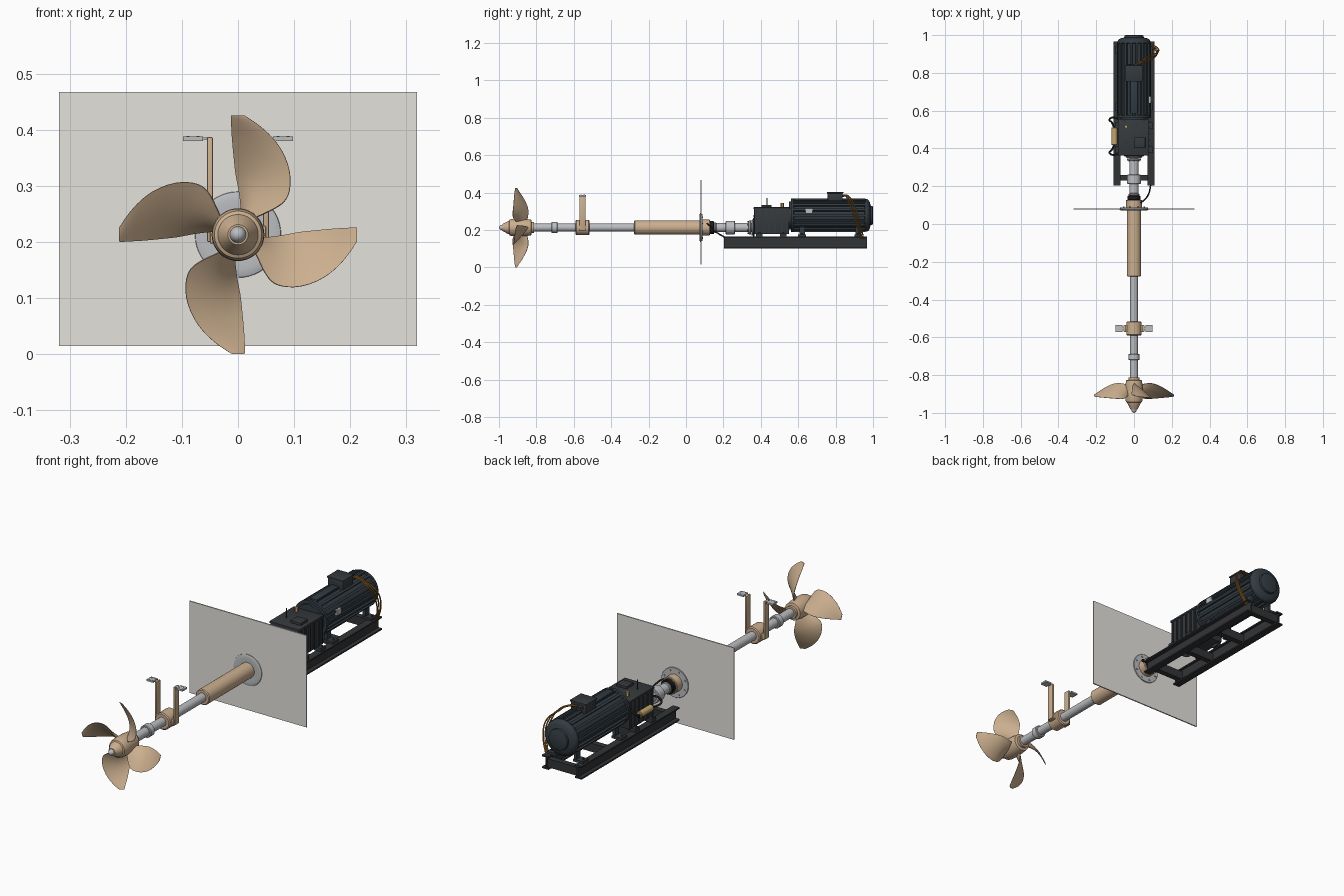
import bpy, bmesh, math
from mathutils import Vector, Matrix

if "Cube" in bpy.data.objects:
    bpy.data.objects.remove(bpy.data.objects["Cube"])

AX = 0.213   # shaft height
MZ = 0.278   # motor axis height


def mat(name, r, g, b):
    m = bpy.data.materials.new(name)
    m.diffuse_color = (r, g, b, 1)
    m.use_nodes = True
    m.node_tree.nodes["Principled BSDF"].inputs["Base Color"].default_value = m.diffuse_color
    return m


BRONZE = mat("bronze", 0.60, 0.43, 0.275)
SLATE = mat("slate_paint", 0.032, 0.044, 0.054)
BOX = mat("gearbox_paint", 0.036, 0.042, 0.046)
DARK = mat("dark_steel", 0.032, 0.034, 0.037)
RUBBER = mat("rubber", 0.012, 0.012, 0.013)
STEEL = mat("steel", 0.50, 0.51, 0.53)
HULL = mat("hull_plate", 0.78, 0.76, 0.72)
ORANGE = mat("orange_cable", 0.36, 0.15, 0.025)
BRASS = mat("brass", 0.55, 0.38, 0.15)


def finish(name, bm, m, smooth=True):
    bmesh.ops.recalc_face_normals(bm, faces=bm.faces)
    me = bpy.data.meshes.new(name)
    bm.to_mesh(me)
    bm.free()
    ob = bpy.data.objects.new(name, me)
    bpy.context.collection.objects.link(ob)
    me.materials.append(m)
    if smooth:
        bpy.ops.object.select_all(action='DESELECT')
        ob.select_set(True)
        bpy.context.view_layer.objects.active = ob
        bpy.ops.object.shade_smooth_by_angle(angle=math.radians(35))
    return ob


def lathe(name, prof, m, z=AX, x=0, n=48):
    """Revolve (y, r) points around an axis parallel to y."""
    bm = bmesh.new()
    vs = [bm.verts.new((x + r, y, z)) for y, r in prof]
    es = [bm.edges.new(p) for p in zip(vs, vs[1:])]
    bmesh.ops.spin(bm, geom=vs + es, cent=(x, 0, z), axis=(0, 1, 0),
                   angle=math.tau, steps=n, use_duplicate=False)
    bmesh.ops.remove_doubles(bm, verts=bm.verts, dist=1e-5)
    return finish(name, bm, m)


def tube(name, y0, y1, r, m, z=AX, x=0, c=0.003, n=40):
    """Capped cylinder along y with chamfered rims."""
    return lathe(name, [(y0, 0), (y0, r - c), (y0 + c, r), (y1 - c, r), (y1, r - c), (y1, 0)], m, z, x, n)


def boxes(name, items, m, bevel=0.0):
    """items: (x0,x1,y0,y1,z0,z1)"""
    bm = bmesh.new()
    for x0, x1, y0, y1, z0, z1 in items:
        M = Matrix.Translation(((x0 + x1) / 2, (y0 + y1) / 2, (z0 + z1) / 2)) @ \
            Matrix.Diagonal((x1 - x0, y1 - y0, z1 - z0, 1))
        bmesh.ops.create_cube(bm, size=1, matrix=M)
    if bevel:
        bmesh.ops.bevel(bm, geom=bm.edges[:], offset=bevel, segments=2, affect='EDGES', profile=0.5)
    return finish(name, bm, m, bool(bevel))


def studs(name, pts, r, h, m, axis='Z', n=6):
    bm = bmesh.new()
    rot = Matrix.Rotation(math.pi / 2, 4, 'X') if axis == 'Y' else Matrix.Identity(4)
    for p in pts:
        bmesh.ops.create_cone(bm, cap_ends=True, segments=n, radius1=r, radius2=r, depth=h,
                              matrix=Matrix.Translation(p) @ rot)
    return finish(name, bm, m)


def hose(name, pts, r, m):
    cu = bpy.data.curves.new(name, 'CURVE')
    cu.dimensions, cu.bevel_depth, cu.bevel_resolution, cu.resolution_u = '3D', r, 3, 8
    cu.use_fill_caps = True
    s = cu.splines.new('BEZIER')
    s.bezier_points.add(len(pts) - 1)
    for b, p in zip(s.bezier_points, pts):
        b.co = p
        b.handle_left_type = b.handle_right_type = 'AUTO'
    cu.materials.append(m)
    bpy.context.collection.objects.link(bpy.data.objects.new(name, cu))


def mirror(items):
    return items + [(-b, -a, *rest) for a, b, *rest in items]


def circle(r, n, y):
    return [(r * math.cos(math.tau * (i + .5) / n), y, AX + r * math.sin(math.tau * (i + .5) / n)) for i in range(n)]


# propeller hub and nose cap
lathe("propeller_hub", [(-0.982, 0), (-0.982, 0.018), (-0.952, 0.034), (-0.946, 0.036), (-0.943, 0.042),
                        (-0.93, 0.046), (-0.90, 0.047), (-0.86, 0.046), (-0.828, 0.042), (-0.825, 0.030),
                        (-0.812, 0.030), (-0.81, 0)], BRONZE)
lathe("hub_nose_cap", [(-1.0, 0), (-0.998, 0.007), (-0.992, 0.012), (-0.984, 0.0145), (-0.975, 0.0145)], STEEL)

# propeller blades: (radius, edge angle a, edge angle b, thickness, axial centre) sections on a helix
SECT = [(0.035, 9, 43, .016, -.878), (0.055, 5, 50, .015, -.879), (0.08, 1, 54.5, .013, -.882),
        (0.107, -2, 53.5, .011, -.886), (0.137, -3, 43, .009, -.891), (0.17, -3.5, 27, .007, -.898),
        (0.193, -3.5, 14, .005, -.904), (0.207, -3.5, 6, .004, -.907), (0.2125, -3.3, 3.2, .003, -.908)]


def smooth_sections(rows, steps=4):
    """Catmull-Rom interpolation between blade sections."""
    out = []
    for i in range(len(rows) - 1):
        p = [Vector(rows[min(max(i + d, 0), len(rows) - 1)]) for d in (-1, 0, 1, 2)]
        for s in range(steps):
            t = s / steps
            out.append(0.5 * (2 * p[1] + (p[2] - p[0]) * t + (2 * p[0] - 5 * p[1] + 4 * p[2] - p[3]) * t * t
                              + (3 * p[1] - p[0] - 3 * p[2] + p[3]) * t ** 3))
    return out + [Vector(rows[-1])]


N = 14
for k in range(4):
    bm = bmesh.new()
    rings = []
    for r, a, b, th, yc in smooth_sections(SECT):
        ring = []
        for side in (1, -1):
            for i in range(N + 1):
                t = i / N if side == 1 else 1 - i / N
                half = 0.5 * th * (0.18 + 0.82 * math.sin(math.pi * t))
                y = yc - 0.083 * (b - a) * (t - 0.5) / 57.5 + side * half * 0.8
                q = math.radians(a + (b - a) * t) + side * half * 0.6 / r + k * math.pi / 2
                ring.append(bm.verts.new((r * math.sin(q), y, AX + r * math.cos(q))))
        rings.append(ring)
    for p, q in zip(rings, rings[1:]):
        for i in range(len(p)):
            j = (i + 1) % len(p)
            bm.faces.new((p[i], p[j], q[j], q[i]))
    bm.faces.new(rings[0])
    bm.faces.new(rings[-1])
    finish(f"propeller_blade_{k + 1}", bm, BRONZE)

# shaft line
tube("propeller_shaft", -0.83, 0.38, 0.0215, STEEL)
tube("shaft_collar", -0.72, -0.687, 0.030, STEEL)
lathe("strut_bearing", [(-0.59, 0.0215), (-0.59, 0.036), (-0.586, 0.041), (-0.52, 0.041), (-0.516, 0.036),
                        (-0.516, 0.0215)], BRONZE)

# bearing strut arms with mounting pads
boxes("strut_arms", mirror([(0.045, 0.055, -0.569, -0.537, 0.20, 0.387)]), BRONZE, 0.002)
boxes("strut_bosses", mirror([(0.030, 0.050, -0.572, -0.534, 0.197, 0.229)]), BRONZE, 0.003)
boxes("strut_pads", mirror([(0.062, 0.098, -0.571, -0.535, 0.380, 0.388),
                            (0.050, 0.064, -0.560, -0.546, 0.383, 0.386)]), STEEL)
studs("strut_pad_bolts", [(s * x, y, 0.388) for s in (1, -1) for x in (.071, .089) for y in (-.562, -.544)],
      0.003, 0.002, STEEL)

# stern tube through the hull plate
lathe("stern_tube", [(-0.278, 0.0215), (-0.278, 0.034), (-0.274, 0.038), (0.10, 0.038), (0.10, 0.0215)], BRONZE)
boxes("hull_plate", [(-0.319, 0.319, 0.077, 0.083, 0.015, 0.467)], HULL)
lathe("outer_hull_flange", [(0.078, 0.077), (0.0745, 0.076), (0.0725, 0.070), (0.072, 0.062), (0.072, 0.050),
                            (0.073, 0.036), (0.078, 0.036)], STEEL)
lathe("inner_hull_flange", [(0.082, 0.073), (0.087, 0.073), (0.088, 0.072), (0.088, 0.036)], STEEL)
studs("flange_bolts", circle(0.06, 8, 0.089), 0.0045, 0.006, STEEL, 'Y')
tube("shaft_seal_gland", 0.085, 0.128, 0.042, BRONZE)
tube("shaft_seal_clamp", 0.126, 0.150, 0.035, RUBBER)
tube("shaft_seal_ring", 0.150, 0.162, 0.028, STEEL)
hose("seal_water_hose", [(0.035, 0.112, 0.235), (0.055, 0.128, 0.222), (0.078, 0.16, 0.19), (0.088, 0.205, 0.162)],
     0.004, RUBBER)

# shaft coupling
tube("intermediate_shaft", 0.16, 0.37, 0.0245, STEEL)
tube("coupling_sleeve", 0.212, 0.262, 0.036, STEEL)
tube("coupling_flange", 0.335, 0.348, 0.038, STEEL)
tube("gearbox_flange", 0.349, 0.362, 0.042, STEEL)
studs("coupling_bolts", circle(0.031, 6, 0.334), 0.004, 0.008, DARK, 'Y')

# base frame: channel rails and cross members
boxes("base_rails", mirror([(0.082, 0.088, 0.203, 0.967, 0.10, 0.165),
                            (0.072, 0.108, 0.203, 0.967, 0.158, 0.165),
                            (0.072, 0.108, 0.203, 0.967, 0.10, 0.107)]), DARK)
boxes("base_cross_members", [(-0.085, 0.085, y - .014, y + .014, 0.108, 0.15) for y in (0.245, 0.47, 0.70, 0.945)], DARK)

# gearbox with ribs, feet and top fittings
boxes("gearbox_housing", [(-0.08, 0.076, 0.364, 0.552, 0.178, 0.322)], BOX, 0.005)
boxes("gearbox_ribs", mirror([(0.07, 0.083, y, y + 0.008, 0.185, 0.312) for y in (.375, .408, .441, .474, .507, .536)]), BOX)
boxes("gearbox_rim", [(-0.084, 0.08, 0.362, 0.556, 0.312, 0.322)], BOX, 0.002)
boxes("gearbox_feet", mirror([(0.062, 0.10, y, y + 0.034, 0.164, 0.182) for y in (0.375, 0.503)]), BOX)
studs("gearbox_foot_bolts", [(s * 0.094, y, 0.184) for s in (1, -1) for y in (.392, .52)], 0.005, 0.006, DARK)
boxes("gearbox_cover", [(0.003, 0.06, 0.403, 0.458, 0.32, 0.334)], BOX, 0.002)
studs("breather_post", [(-0.04, 0.433, 0.345)], 0.0025, 0.05, DARK, n=12)
studs("oil_filler_plug", [(-0.042, 0.515, 0.332)], 0.009, 0.024, BRASS)
lathe("gearbox_input_boss", [(0.358, 0), (0.358, 0.05), (0.366, 0.058)], BOX)

# oil cooler and its hoses
tube("oil_cooler", 0.418, 0.512, 0.0155, BRASS, 0.245, -0.104)
for nm, y, d in (("front", 0.418, -1), ("rear", 0.512, 1)):
    hose(f"cooler_hose_{nm}", [(-0.104, y - d * .005, 0.245), (-0.117, y + d * .025, 0.247),
                               (-0.13, y + d * .04, 0.26), (-0.108, y + d * .052, 0.275),
                               (-0.07, y + d * .035, 0.28)], 0.005, RUBBER)

# electric motor: drum, full-length ribs, domed end bell
lathe("motor_body", [(0.55, 0), (0.55, 0.075), (0.562, 0.075), (0.562, 0.09), (0.575, 0.09), (0.577, 0.081),
                     (0.955, 0.081), (0.957, 0.087), (0.968, 0.087), (0.976, 0.082), (0.983, 0.070), (0.987, 0.052),
                     (0.997, 0.050), (1.0, 0.044), (1.0, 0)], SLATE, MZ)
bm = bmesh.new()
for i in range(18):
    M = Matrix.Translation((0, 0, MZ)) @ Matrix.Rotation(math.tau * (i + .5) / 18, 4, 'Y') @ \
        Matrix.Translation((0, 0.767, 0.083)) @ Matrix.Diagonal((0.012, 0.385, 0.014, 1))
    bmesh.ops.create_cube(bm, size=1, matrix=M)
finish("motor_ribs", bm, SLATE, False)
boxes("motor_feet", mirror([(0.045, 0.098, y, y + 0.042, 0.164, 0.176) for y in (0.60, 0.90)] +
                           [(0.045, 0.06, y + .006, y + 0.036, 0.17, 0.22) for y in (0.60, 0.90)]), SLATE)
studs("motor_foot_bolts", [(s * 0.086, y, 0.178) for s in (1, -1) for y in (.621, .921)], 0.005, 0.006, DARK)
boxes("motor_top_spine", [(-0.020, 0.020, 0.585, 0.76, 0.345, 0.369)], SLATE, 0.002)
boxes("terminal_box", [(-0.042, 0.042, 0.757, 0.838, 0.352, 0.398)], BOX, 0.003)
boxes("terminal_box_lid", [(-0.045, 0.045, 0.754, 0.841, 0.396, 0.404)], BOX, 0.002)
boxes("motor_rating_plate", [(0.080, 0.091, 0.64, 0.676, 0.288, 0.314)], STEEL)

# power cables from terminal box down to the base
for i in range(3):
    o = i * 0.012
    hose(f"power_cable_{i + 1}", [(-0.022 + o * 1.8, 0.835, 0.383), (0.015 + o, 0.848 + o * .5, 0.386),
                                  (0.072, 0.862 + o, 0.368 - o * .3), (0.112 + o * .5, 0.885 + o, 0.31),
                                  (0.120 + o * .3, 0.910 + o * .8, 0.24), (0.095, 0.936 + o * .6, 0.152)], 0.0033, ORANGE)
studs("cable_glands", [(-0.022 + i * .0216, 0.842, 0.383) for i in range(3)], 0.007, 0.012, DARK, 'Y', 12)
